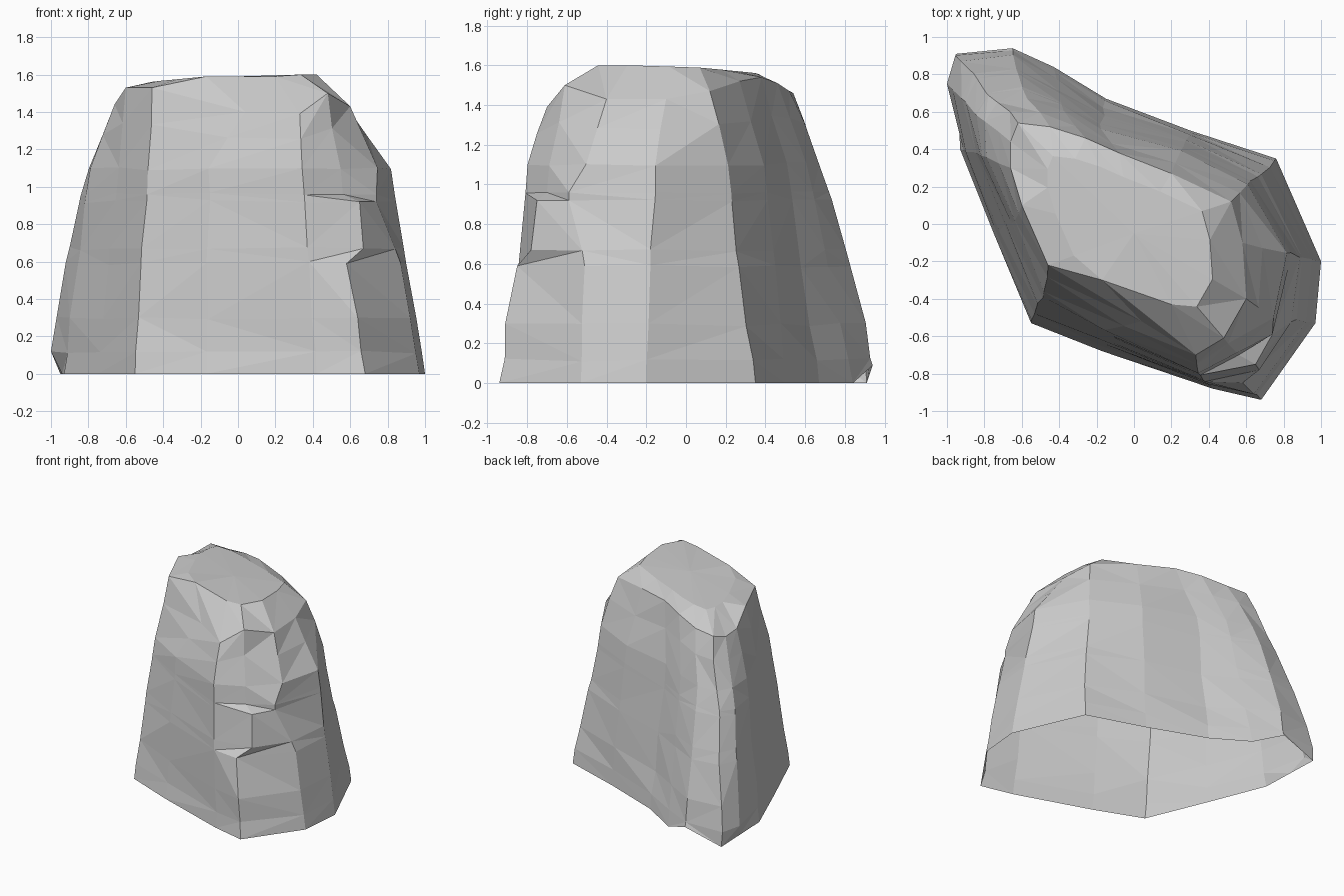
import bpy
import bmesh
import random
from mathutils import Vector, noise

random.seed(4)
cube = bpy.data.objects.get("Cube")
if cube:
    bpy.data.objects.remove(cube, do_unlink=True)


def make_material(name, colour):
    material = bpy.data.materials.new(name)
    material.use_nodes = True
    material.diffuse_color = colour
    material.node_tree.nodes["Principled BSDF"].inputs["Base Color"].default_value = colour
    return material


# Outlines run counter-clockwise from the front corner; the same column in each outline is joined
base_outline = [(-.55, -.53), (-.17, -.68), (.42, -.88), (.68, -.94), (.97, -.53), (1, -.2), (.76, .35),
                (.3, .5), (-.15, .67), (-.43, .84), (-.65, .94), (-.95, .91), (-1, .75), (-.93, .4), (-.75, -.05)]
shoulder_outline = [(-.48, -.35), (-.16, -.56), (.34, -.8), (.55, -.69), (.75, -.5), (.82, -.16), (.61, .2),
                    (.25, .4), (-.18, .52), (-.38, .6), (-.57, .67), (-.73, .65), (-.8, .55), (-.79, .36),
                    (-.64, .02)]
crown_outline = [(-.46, -.22, 1.53), (.04, -.52, 1.4), (.33, -.7, 1.39), (.48, -.61, 1.5), (.6, -.4, 1.43),
                 (.58, -.1, 1.43), (.52, .12, 1.47), (.2, .27, 1.52), (-.08, .38, 1.54), (-.26, .46, 1.51),
                 (-.45, .52, 1.47), (-.62, .54, 1.46), (-.66, .44, 1.43), (-.66, .3, 1.44), (-.6, .1, 1.53)]
SHOULDER_Z = 1.1
FRONT_WALL, FRONT_BROW, FRONT_CORNER, CORNER_SIDE = 1, 2, 3, 4
BACK_END = (10, 11, 12)
LIFTED, FOOT = 10, 12

# Broken front corner (undercut recess, overhanging block, ledge) and the flared back foot
steps = {
    FRONT_CORNER: {.3: (.64, -.91), .59: (.58, -.85), .67: (.67, -.78), .92: (.65, -.75), .96: (.56, -.7)},
    CORNER_SIDE: {.59: (.87, -.51), .92: (.74, -.59), .96: (.74, -.59)},
    FOOT: {0: (-.94, .66), .12: (-1, .75)},
}


def roughen(point, amount):
    """Shift a point with coherent noise so neighbouring facets differ."""
    return point + noise.noise_vector(point * 3.1) * amount


def lower_ring(z):
    """Wall ring between the base and shoulder outlines; the back end bulges."""
    ring = []
    for column, (low, high) in enumerate(zip(base_outline, shoulder_outline)):
        blend = (z / SHOULDER_Z) ** (1.5 if column in BACK_END else 1)
        x, y = Vector(low).lerp(Vector(high), blend)
        point = Vector((x, y, z))
        step = steps.get(column, {}).get(z)
        if step:
            point = Vector((*step, z))
        elif z > 0:
            point = roughen(point, .02)
        ring.append(point)
    return ring


# Rings from the open base up to the flattened top
rings = [lower_ring(z) for z in (0, .12, .3, .59, .67, .92, .96, SHOULDER_Z)]
rings[0][LIFTED].z = .09
crown = [Vector(p) for p in crown_outline]
rings.append([roughen(a.lerp(b, .55), .02) for a, b in zip(rings[-1], crown)])
rings.append(crown)
summit = Vector((0, -.05, 1.59))
top_ring = []
for point in crown:
    inner = point.lerp(summit, .3)
    inner.z = min(1.57 + .02 * (point.x - point.y + .5), 1.6)
    top_ring.append(inner)
top_ring[FRONT_WALL] = Vector((-.17, -.3, 1.59))
top_ring[FRONT_BROW] = Vector((.2, -.43, 1.59))
rings.append(top_ring)

# Boulder surface, split into irregular triangular facets
bm = bmesh.new()
grid = [[bm.verts.new(p) for p in ring] for ring in rings]
count = len(base_outline)
for lower, upper in zip(grid, grid[1:]):
    for i in range(count):
        j = (i + 1) % count
        a, b, c, d = lower[i], lower[j], upper[j], upper[i]
        if random.random() < .5:
            triangles = ((a, b, c), (a, c, d))
        else:
            triangles = ((a, b, d), (b, c, d))
        for triangle in triangles:
            bm.faces.new(triangle)
peak = bm.verts.new(summit)
for i in range(count):
    bm.faces.new((grid[-1][i], grid[-1][(i + 1) % count], peak))

mesh = bpy.data.meshes.new("boulder")
bm.to_mesh(mesh)
bm.free()
mesh.materials.append(make_material("stone grey", (.6, .6, .6, 1)))
boulder = bpy.data.objects.new("boulder", mesh)
bpy.context.collection.objects.link(boulder)
